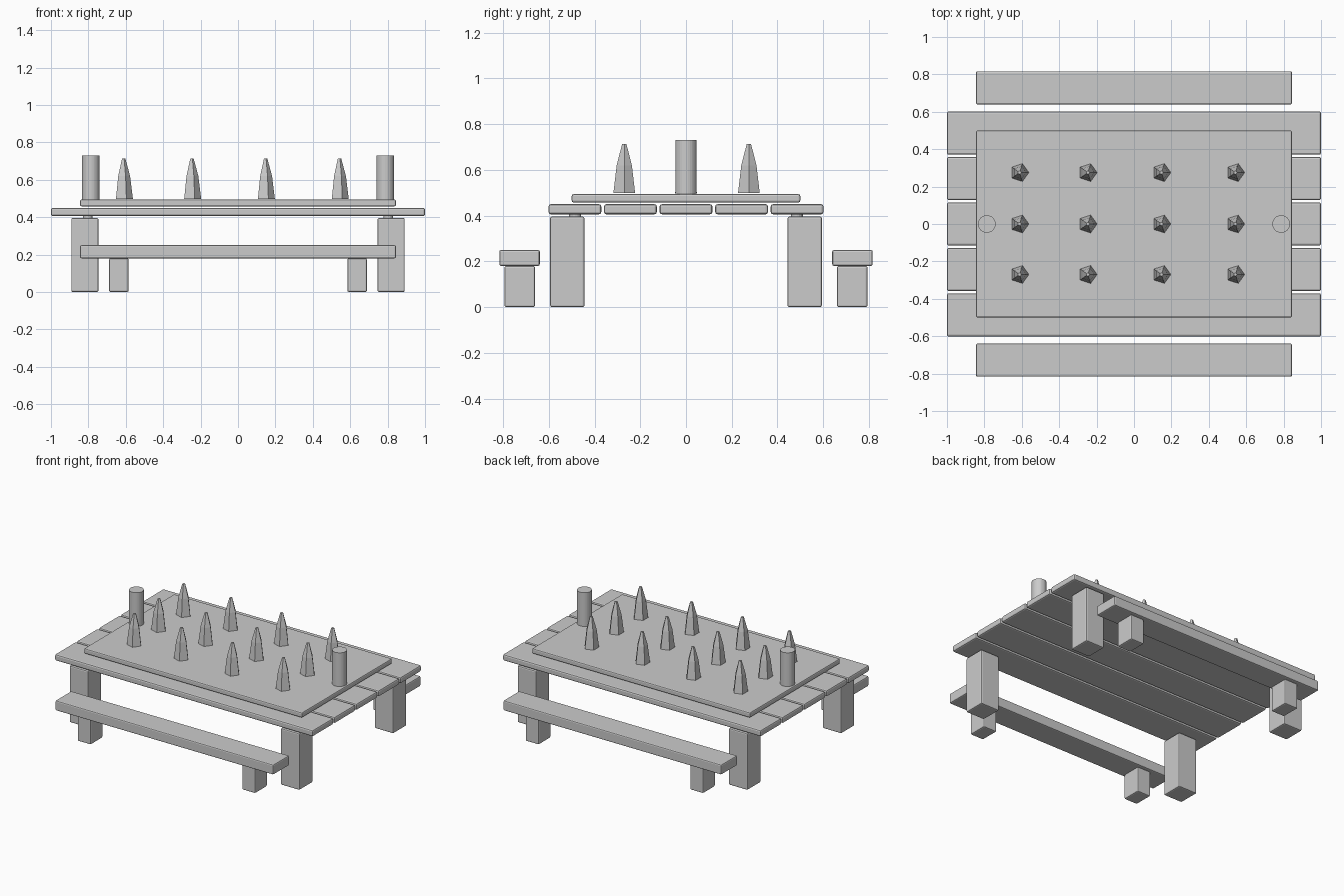
import bpy, bmesh, math
from mathutils import Vector

if "Cube" in bpy.data.objects:
    bpy.data.objects.remove(bpy.data.objects["Cube"])

grey = bpy.data.materials.new("plain_grey")
grey.diffuse_color = (0.6, 0.6, 0.6, 1)
grey.use_nodes = True
grey.node_tree.nodes["Principled BSDF"].inputs["Base Color"].default_value = grey.diffuse_color


def finish(name, bm):
    bmesh.ops.recalc_face_normals(bm, faces=bm.faces)
    mesh = bpy.data.meshes.new(name)
    bm.to_mesh(mesh)
    bm.free()
    mesh.materials.append(grey)
    obj = bpy.data.objects.new(name, mesh)
    bpy.context.collection.objects.link(obj)
    return obj


def box(name, x, y, z, bevel=0.008):
    """Box with softened edges, spanning the (low, high) pairs."""
    bm = bmesh.new()
    bmesh.ops.create_cube(bm, size=1)
    for v in bm.verts:
        v.co = Vector([(r[0] + r[1]) / 2 + c * (r[1] - r[0])
                       for r, c in zip((x, y, z), v.co)])
    obj = finish(name, bm)
    mod = obj.modifiers.new("soft_edges", 'BEVEL')
    mod.width = bevel
    mod.segments = 2
    return obj


def lathe(name, x, y, rings, sides):
    """Closed faceted solid from (radius, height) rings."""
    bm = bmesh.new()
    loops = []
    for r, z in rings:
        loops.append([bm.verts.new((x + r * math.cos(math.tau * i / sides),
                                    y + r * math.sin(math.tau * i / sides), z))
                      for i in range(sides)])
    for a, b in zip(loops, loops[1:]):
        for i in range(sides):
            j = (i + 1) % sides
            bm.faces.new((a[i], a[j], b[j], b[i]))
    bm.faces.new(loops[0][::-1])
    bm.faces.new(loops[-1])
    return finish(name, bm)


def span(centre, width):
    return (centre - width / 2, centre + width / 2)


# Table top planks
for i in range(-2, 3):
    box("table_plank", (-1, 1), span(i * 0.243, 0.231), (0.406, 0.45), 0.01)

# Raised board on the planks
box("top_board", (-0.845, 0.845), (-0.5, 0.5), (0.458, 0.494))

for sy in (-1, 1):
    # Bench seats
    box("bench_seat", (-0.845, 0.845), span(sy * 0.728, 0.177), (0.18, 0.25))
    for sx in (-1, 1):
        # Table legs with the short pegs joining them to the planks
        box("table_leg", span(sx * 0.819, 0.145), span(sy * 0.519, 0.15), (0, 0.396))
        lathe("leg_peg", sx * 0.803, sy * 0.485, ((0.026, 0.38), (0.026, 0.42)), 16)
        # Bench legs
        box("bench_leg", span(sx * 0.637, 0.104), span(sy * 0.727, 0.134), (0, 0.18))

# Round posts at both ends
for sx in (-1, 1):
    post = lathe("end_post", sx * 0.787, 0, ((0.047, 0.47), (0.047, 0.73)), 32)

# Spikes in a grid
for x in (-0.612, -0.247, 0.147, 0.542):
    for y in (-0.27, 0, 0.275):
        lathe("spike", x, y, ((0.05, 0.498), (0.035, 0.62), (0.01, 0.713)), 5)
